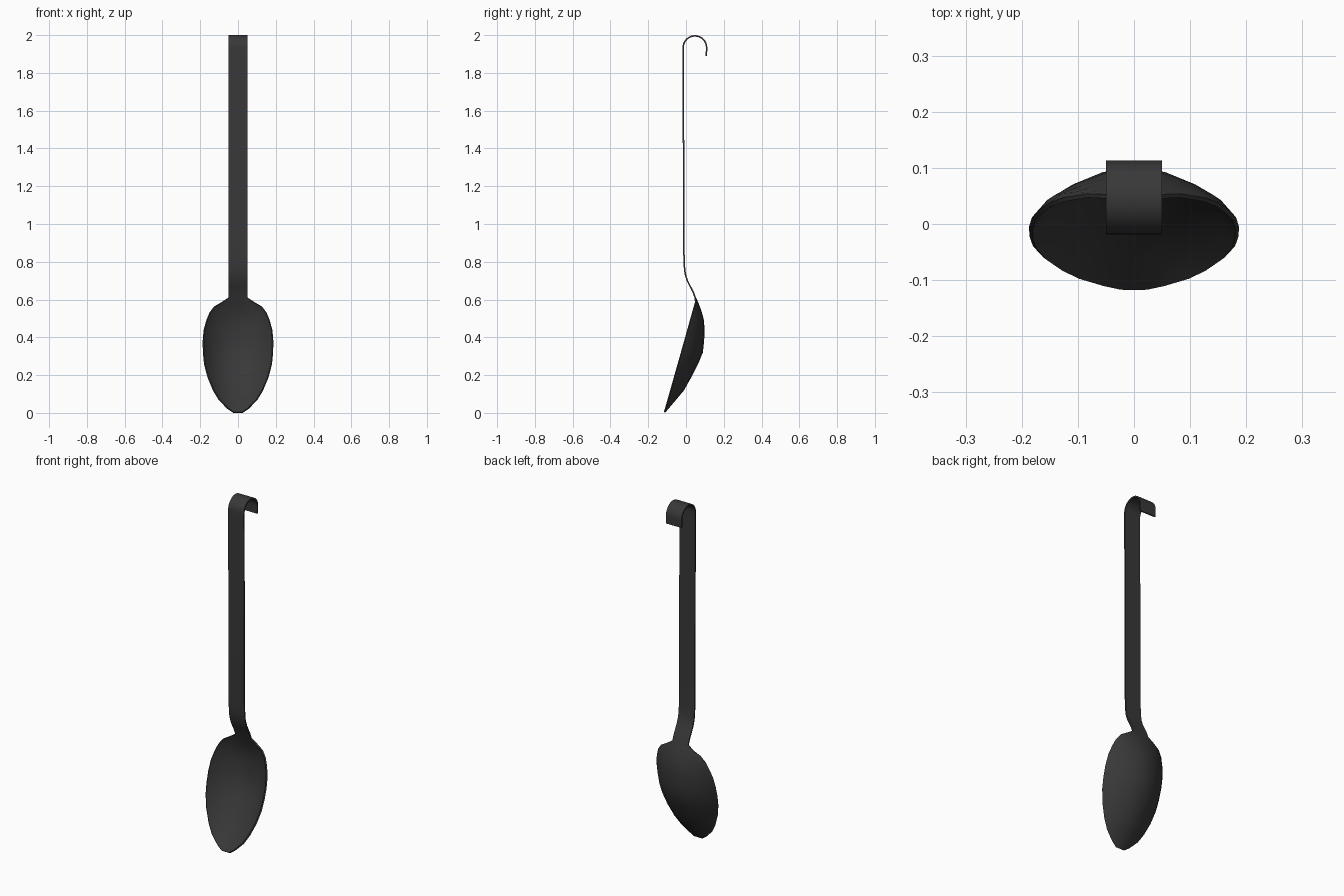
import bpy
import bmesh
from math import sin, cos, pi

if "Cube" in bpy.data.objects:
    bpy.data.objects.remove(bpy.data.objects["Cube"])

black = bpy.data.materials.new("matte black")
black.use_nodes = True
colour = (0.04, 0.04, 0.04, 1)
black.diffuse_color = colour
black.node_tree.nodes["Principled BSDF"].inputs["Base Color"].default_value = colour


def rim(z):
    """Depth position of the tilted flat rim."""
    return -0.115 + 0.282 * z


# Bowl sections: height, half width, depth behind the rim
bowl = [(0.003, 0.025, 0.0), (0.025, 0.056, 0.013), (0.07, 0.1, 0.038),
        (0.12, 0.13, 0.066), (0.19, 0.159, 0.086), (0.26, 0.177, 0.102),
        (0.32, 0.183, 0.11), (0.38, 0.184, 0.1), (0.44, 0.179, 0.085),
        (0.49, 0.165, 0.068), (0.53, 0.149, 0.046), (0.562, 0.125, 0.026),
        (0.587, 0.082, 0.009)]
rows = [(rim(z), z, w, d) for z, w, d in bowl]

# Neck and straight handle: y, z
W = 0.05
rows += [(y, z, W, 0) for y, z in
         [(0.049, 0.61), (0.038, 0.64), (0.022, 0.67), (0.007, 0.7),
          (-0.004, 0.735), (-0.009, 0.78), (-0.011, 0.85), (-0.015, 1.9)]]

# Hanging hook at the top
R = 0.062
for i in range(17):
    a = pi - pi * i / 16
    rows.append((0.047 + R * cos(a), 1.934 + R * sin(a), W, 0))
rows.append((0.108, 1.89, W, 0))

# Cross-section: fraction of half width, fraction of depth
half = [(1, 0), (0.85, 0.36), (0.6, 0.68), (0.3, 0.94)]
section = [(-f, d) for f, d in half] + [(0, 1)] + half[::-1]

bm = bmesh.new()
grid = [[bm.verts.new((f * w, y + d * depth, z)) for f, d in section]
        for y, z, w, depth in rows]
for a, b in zip(grid, grid[1:]):
    for i in range(len(section) - 1):
        bm.faces.new((a[i], a[i + 1], b[i + 1], b[i]))
bmesh.ops.recalc_face_normals(bm, faces=bm.faces)
mesh = bpy.data.meshes.new("spoon")
bm.to_mesh(mesh)
bm.free()
mesh.materials.append(black)
spoon = bpy.data.objects.new("spoon", mesh)
bpy.context.collection.objects.link(spoon)

# Thin sheet metal thickness
solid = spoon.modifiers.new("thickness", 'SOLIDIFY')
solid.thickness = 0.008
solid.offset = 0
bpy.context.view_layer.objects.active = spoon
spoon.select_set(True)
bpy.ops.object.modifier_apply(modifier="thickness")
bpy.ops.object.shade_smooth_by_angle(angle=0.7)
